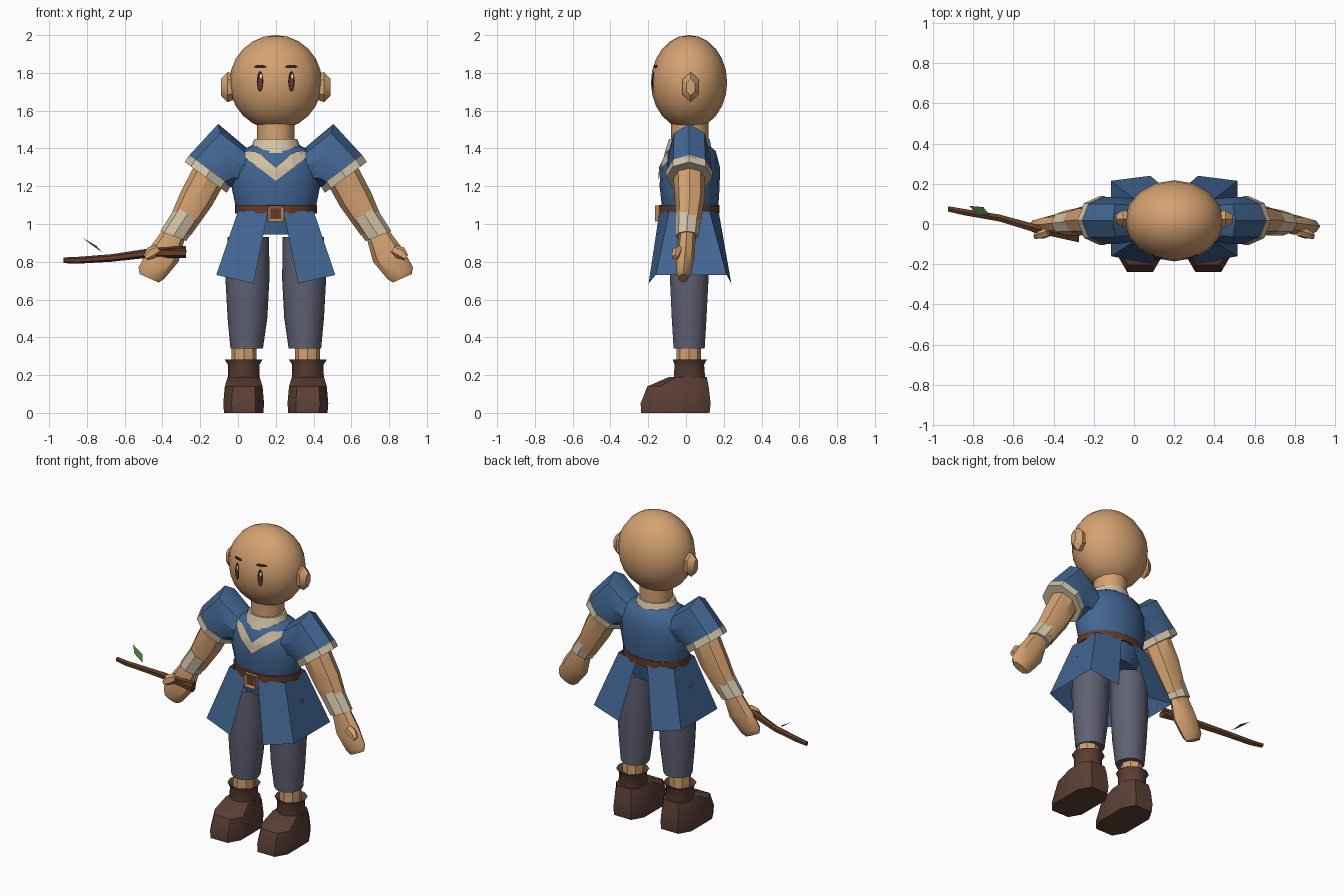
import bpy, bmesh, math
from mathutils import Vector
from mathutils.bvhtree import BVHTree

if "Cube" in bpy.data.objects:
    bpy.data.objects.remove(bpy.data.objects["Cube"])

CX = 0.2  # body centre line; the twig makes the whole lopsided


def material(name, rgb):
    m = bpy.data.materials.new(name)
    m.diffuse_color = (*rgb, 1)
    m.use_nodes = True
    m.node_tree.nodes["Principled BSDF"].inputs["Base Color"].default_value = m.diffuse_color
    return m


SKIN = material("skin", (0.66, 0.36, 0.165))
BLUE = material("blue cloth", (0.055, 0.133, 0.29))
CREAM = material("cream linen", (0.65, 0.55, 0.38))
GREY = material("grey trousers", (0.115, 0.12, 0.17))
BOOT = material("dark boot leather", (0.105, 0.05, 0.036))
BROWN = material("brown wood and belt", (0.125, 0.045, 0.022))
COPPER = material("copper", (0.5, 0.23, 0.1))
GREEN = material("leaf green", (0.07, 0.2, 0.045))
DARK = material("dark eye", (0.03, 0.012, 0.009))
WHITE = material("white", (0.9, 0.9, 0.9))


def finish(name, bm, mat, smooth=True, closed=True):
    if closed:
        bmesh.ops.recalc_face_normals(bm, faces=bm.faces[:])
    me = bpy.data.meshes.new(name)
    bm.to_mesh(me)
    bm.free()
    ob = bpy.data.objects.new(name, me)
    bpy.context.collection.objects.link(ob)
    me.materials.append(mat)
    if smooth:
        bpy.ops.object.select_all(action='DESELECT')
        bpy.context.view_layer.objects.active = ob
        ob.select_set(True)
        bpy.ops.object.shade_smooth_by_angle(angle=math.radians(40))
    return ob


def level(x, z, rx, y0, y1):
    """Horizontal ring: centre and two half axes."""
    return Vector((x, (y0 + y1) / 2, z)), Vector((rx, 0, 0)), Vector((0, (y1 - y0) / 2, 0))


def tilted(x1, z1, x2, z2, yc, yr):
    """Ring spanning two points seen from the front."""
    a, b = Vector((x1, yc, z1)), Vector((x2, yc, z2))
    return (a + b) / 2, (a - b) / 2, Vector((0, yr, 0))


def tube(name, rings, mat, n=8, s=1, square=False, smooth=True):
    """Loft rings; s mirrors the part about the body centre line."""
    bm = bmesh.new()
    loops = []
    for c, u, v in rings:
        loop = []
        for i in range(n):
            a = 2 * math.pi * (i + (0.5 if square else 0)) / n
            p, q = math.cos(a), math.sin(a)
            if square:
                k = math.cos(math.pi / n) ** 0.6
                p = math.copysign(abs(p) ** 0.6 / k, p)
                q = math.copysign(abs(q) ** 0.6 / k, q)
            co = c + u * p + v * q
            loop.append(bm.verts.new((CX + s * co.x, co.y, co.z)))
        loops.append(loop)
    for a, b in zip(loops, loops[1:]):
        for i in range(n):
            j = (i + 1) % n
            bm.faces.new((a[i], a[j], b[j], b[i]))
    bm.faces.new(loops[0])
    bm.faces.new(loops[-1])
    return finish(name, bm, mat, smooth)


def decal(name, target, x0, half, lo, hi, mat, off, nx=8, nz=3):
    """Thin patch between two curves lo(u), hi(u), laid on the front of a part."""
    bm = bmesh.new()
    tb = bmesh.new()
    tb.from_mesh(target.data)
    tree = BVHTree.FromBMesh(tb)
    tb.free()
    cols = []
    for i in range(nx + 1):
        u = -1 + 2 * i / nx
        col = []
        for j in range(nz + 1):
            x, z = CX + x0 + u * half, lo(u) + (hi(u) - lo(u)) * j / nz
            hit = tree.ray_cast(Vector((x, -2, z)), Vector((0, 1, 0)))[0]
            col.append(bm.verts.new((x, hit.y - off, z)))
        cols.append(col)
    for a, b in zip(cols, cols[1:]):
        for j in range(nz):
            bm.faces.new((a[j], b[j], b[j + 1], a[j + 1]))
    bmesh.ops.remove_doubles(bm, verts=bm.verts[:], dist=1e-5)
    return finish(name, bm, mat, False, False)


# Head
bm = bmesh.new()
bmesh.ops.create_uvsphere(bm, u_segments=16, v_segments=12, radius=1)
for v in bm.verts:
    v.co = (CX + v.co.x * 0.245, 0.016 + v.co.y * 0.202, 1.75 + v.co.z * 0.25)
head = finish("head", bm, SKIN)

# Eyes and brows
arc = lambda u: math.sqrt(max(0, 1 - u * u))
for s in (-1, 1):
    x = s * 0.083
    for part, dx, h, z, r, mat, off in (("eye", 0, 0.018, 1.755, 0.055, DARK, 0.006),
                                        ("iris", 0, 0.010, 1.742, 0.032, BROWN, 0.008),
                                        ("eye_glint", 0.004, 0.006, 1.782, 0.012, WHITE, 0.009)):
        decal(part, head, x + dx, h, lambda u: z - r * arc(u), lambda u: z + r * arc(u), mat, off)
    decal("brow", head, x, 0.036, lambda u: 1.83 - 0.004 * arc(u),
          lambda u: 1.83 + 0.013 * arc(u), DARK, 0.007)

# Neck and collar
tube("neck", [level(0, 1.38, 0.1, -0.08, 0.12), level(0, 1.56, 0.1, -0.08, 0.12)], SKIN, 12)
tube("collar", [level(0, 1.375, 0.145, -0.115, 0.145), level(0, 1.4, 0.135, -0.105, 0.135),
                level(0, 1.45, 0.113, -0.09, 0.125)], CREAM, 12)

# Tunic body
torso = tube("tunic_body", [
    level(0, 0.945, 0.17, -0.10, 0.14), level(0, 1.07, 0.208, -0.125, 0.17),
    level(0, 1.2, 0.235, -0.14, 0.178), level(0, 1.3, 0.23, -0.135, 0.18),
    level(0, 1.385, 0.19, -0.108, 0.158), level(0, 1.42, 0.12, -0.08, 0.12)], BLUE, 16)
decal("chest_chevron", torso, 0, 0.172, lambda u: 1.225 + 0.135 * abs(u),
      lambda u: min(1.30 + 0.145 * abs(u), 1.383), CREAM, 0.008, 16, 4)

# Belt and buckle
tube("belt", [level(0, 1.055, 0.217, -0.145, 0.178), level(0, 1.1, 0.217, -0.145, 0.178)], BROWN, 16)
bm = bmesh.new()
bmesh.ops.create_cube(bm, size=1)
for v in bm.verts:
    v.co = (CX + v.co.x * 0.085, -0.152 + v.co.y * 0.026, 1.055 + v.co.z * 0.085)
front = min(bm.faces, key=lambda f: f.calc_center_median().y)
bmesh.ops.inset_individual(bm, faces=[front], thickness=0.02, depth=-0.008)
front.material_index = 1
finish("buckle", bm, COPPER, False).data.materials.append(BROWN)

# Split skirt: one folded sheet per side
top = [(0.04, -0.14), (0.2, -0.088), (0.2, 0.125), (0.04, 0.172)]
hem = [(0.118, -0.198, 0.685), (0.315, -0.16, 0.73), (0.315, 0.215, 0.73), (0.118, 0.24, 0.685)]
for s in (-1, 1):
    bm = bmesh.new()
    a = [bm.verts.new((CX + s * x, y, 1.07)) for x, y in top]
    b = [bm.verts.new((CX + s * x, y, z)) for x, y, z in hem]
    for i in range(3):
        q = (a[i], b[i], b[i + 1], a[i + 1])
        bm.faces.new(q if s > 0 else q[::-1])
    finish("skirt_panel", bm, BLUE, False, False)

for s in (-1, 1):
    # Ear
    tube("ear", [(Vector((x, 0.025, 1.725)), Vector((0, 0, rz)), Vector((0, ry, 0)))
                 for x, rz, ry in ((0.2, 0.06, 0.035), (0.255, 0.08, 0.05), (0.29, 0.045, 0.026))],
         SKIN, 6, s)
    # Puffed sleeve and cuff
    tube("sleeve", [tilted(0.145, 1.395, 0.165, 1.21, 0.02, 0.10),
                    tilted(0.305, 1.53, 0.22, 1.195, 0.017, 0.115),
                    tilted(0.463, 1.358, 0.245, 1.195, 0.017, 0.118)], BLUE, 8, s)
    tube("sleeve_cuff", [tilted(0.458, 1.365, 0.238, 1.2, 0.017, 0.122),
                         tilted(0.482, 1.328, 0.26, 1.165, 0.017, 0.122)], CREAM, 8, s)
    # Arm, wrist wrap and hand
    tube("arm", [tilted(0.42, 1.33, 0.275, 1.21, 0.017, 0.085),
                 tilted(0.505, 1.167, 0.34, 1.093, 0.02, 0.08),
                 tilted(0.575, 1.0, 0.45, 0.94, 0.01, 0.06)], SKIN, 8, s)
    tube("wrist_wrap", [tilted(0.53, 1.09, 0.405, 1.015, 0.012, 0.07),
                        tilted(0.612, 0.962, 0.474, 0.91, 0.005, 0.062)], CREAM, 8, s)
    tube("hand", [tilted(0.6, 0.965, 0.484, 0.915, 0.005, 0.045),
                  tilted(0.675, 0.865, 0.515, 0.80, -0.003, 0.05),
                  tilted(0.727, 0.77, 0.59, 0.71, -0.012, 0.04),
                  tilted(0.72, 0.735, 0.62, 0.69, -0.015, 0.025)], SKIN, 8, s)
    tube("thumb", [tilted(0.635, 0.888, 0.605, 0.845, -0.035, 0.028),
                   tilted(0.68, 0.875, 0.64, 0.82, -0.05, 0.026),
                   tilted(0.70, 0.835, 0.68, 0.81, -0.058, 0.018)], SKIN, 6, s)
    # Trouser leg and ankle
    tube("trouser_leg", [level(0.154, 0.34, 0.086, -0.07, 0.103), level(0.15, 0.5, 0.105, -0.08, 0.113),
                         level(0.15, 0.7, 0.116, -0.09, 0.124), level(0.145, 0.93, 0.11, -0.09, 0.125)],
         GREY, 10, s)
    tube("ankle", [level(0.168, 0.24, 0.066, -0.05, 0.08), level(0.168, 0.36, 0.066, -0.05, 0.08)],
         SKIN, 8, s)
    # Boot shaft with flared rim, and foot
    tube("boot_shaft", [level(0.17, 0.15, 0.085, -0.07, 0.108), level(0.17, 0.255, 0.083, -0.065, 0.1),
                        level(0.17, 0.282, 0.1, -0.075, 0.115), level(0.17, 0.265, 0.07, -0.05, 0.085)],
         BOOT, 10, s)
    tube("boot_foot", [level(0.17, 0, 0.104, -0.238, 0.125), level(0.17, 0.05, 0.108, -0.24, 0.13),
                       level(0.17, 0.14, 0.1, -0.205, 0.12), level(0.17, 0.19, 0.085, -0.09, 0.11)],
         BOOT, 8, s, True)

# Twig held in one hand, with a side stub
twig = ((1.125, 0.808, 0.075, 0.015), (1.05, 0.808, 0.06, 0.018), (0.87, 0.82, 0.03, 0.02),
        (0.68, 0.845, -0.025, 0.024), (0.475, 0.848, -0.068, 0.027))
tube("twig", [tilted(x, z + r, x, z - r, y, r) for x, z, y, r in twig], BROWN, 6, -1)
tube("twig_stub", [tilted(0.62, 0.875, 0.62, 0.835, -0.04, 0.018),
                   tilted(0.478, 0.885, 0.472, 0.85, -0.055, 0.016)], BROWN, 6, -1)

# Leaf
bm = bmesh.new()
bm.faces.new([bm.verts.new(p) for p in ((-0.82, 0.09, 0.925), (-0.78, 0.046, 0.893),
                                        (-0.72, 0.045, 0.85), (-0.75, 0.084, 0.885))])
finish("leaf", bm, GREEN, False, False)
